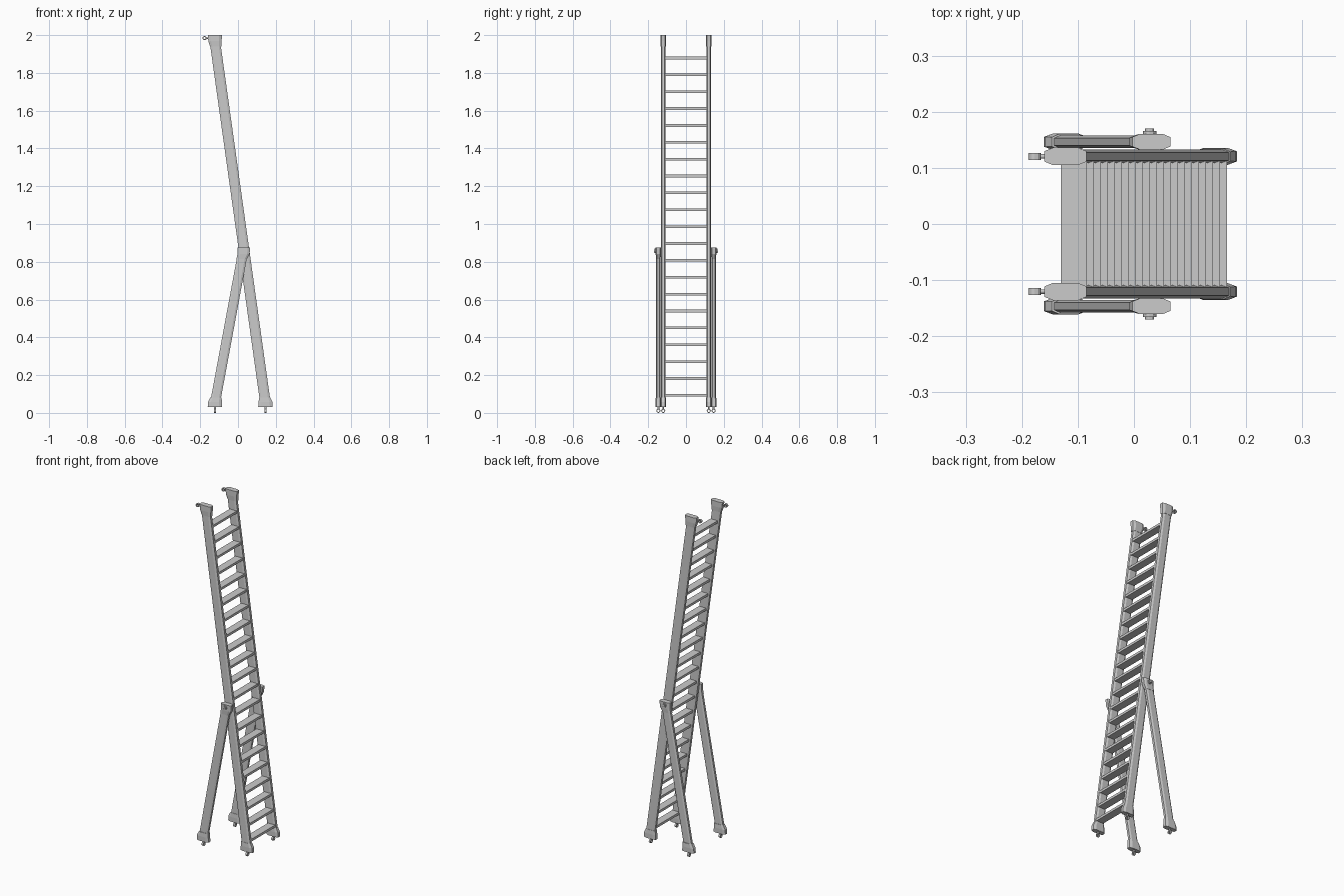
import bpy, bmesh, math
from mathutils import Matrix, Vector

if "Cube" in bpy.data.objects:
    bpy.data.objects.remove(bpy.data.objects["Cube"])


def make(name, bm):
    bmesh.ops.recalc_face_normals(bm, faces=bm.faces)
    me = bpy.data.meshes.new(name)
    bm.to_mesh(me)
    bm.free()
    ob = bpy.data.objects.new(name, me)
    bpy.context.collection.objects.link(ob)
    return ob


def loft(name, y, sections):
    """Skin of chamfered horizontal sections (x, z, width_x, width_y)."""
    bm = bmesh.new()
    rings = []
    for x, z, wx, wy in sections:
        a, b = wx / 2, wy / 2
        ca, cb = a * 0.6, b * 0.6
        pts = [(a, -cb), (a, cb), (ca, b), (-ca, b),
               (-a, cb), (-a, -cb), (-ca, -b), (ca, -b)]
        rings.append([bm.verts.new((x + px, y + py, z)) for px, py in pts])
    for r, s in zip(rings, rings[1:]):
        for i in range(8):
            j = (i + 1) % 8
            bm.faces.new((r[i], r[j], s[j], s[i]))
    bm.faces.new(rings[0])
    bm.faces.new(rings[-1])
    return make(name, bm)


def ring(name, loc, axis, inner, outer, depth, n=12):
    """Flat ring (or solid disc if inner is 0) around the given axis."""
    bm = bmesh.new()
    rot = Vector((0, 0, 1)).rotation_difference(Vector(axis)).to_matrix().to_4x4()
    mat = Matrix.Translation(loc) @ rot
    if inner == 0:
        bmesh.ops.create_cone(bm, cap_ends=True, segments=n, radius1=outer,
                              radius2=outer, depth=depth, matrix=mat)
        return make(name, bm)
    h = depth / 2
    prof = [(inner, -h), (outer, -h), (outer, h), (inner, h)]
    v = [[bm.verts.new(mat @ Vector((r * math.cos(2 * math.pi * i / n),
                                     r * math.sin(2 * math.pi * i / n), z)))
          for r, z in prof] for i in range(n)]
    for i in range(n):
        p, q = v[i], v[(i + 1) % n]
        for k in range(4):
            m = (k + 1) % 4
            bm.faces.new((p[k], p[m], q[m], q[k]))
    return make(name, bm)


def rail_x(z):
    return 0.1455 - 0.1397 * (z - 0.05)


def strut_x(z):
    return -0.122 + 0.150 * (z - 0.05) / 0.81


def foot(name, y, fx):
    # Rubber foot cap with stem and ring below
    loft(name + "_foot", y, [(fx(0.05), 0.03, 0.077, 0.029),
                             (fx(0.05), 0.058, 0.073, 0.030),
                             (fx(0.08), 0.082, 0.060, 0.027)])
    x = fx(0.05)
    ring(name + "_foot_ring", (x, y, 0.011), (1, 0, 0), 0.006, 0.011, 0.012)
    ring(name + "_foot_stem", (x, y, 0.027), (0, 0, 1), 0, 0.005, 0.014)


for s, side in ((-1, "front"), (1, "back")):
    yr, ys = s * 0.1205, s * 0.1465
    # Long ladder rail
    loft(side + "_rail", yr, [(rail_x(0.04), 0.04, 0.056, 0.024),
                              (rail_x(1.98), 1.98, 0.056, 0.024)])
    foot(side + "_rail", yr, rail_x)
    # Top cap with hook ring
    loft(side + "_top_cap", yr, [(rail_x(1.935), 1.94, 0.060, 0.027),
                                 (-0.122, 1.968, 0.070, 0.031),
                                 (-0.122, 2.0, 0.075, 0.031)])
    ring(side + "_hook_ring", (-0.177, yr, 1.984), (0, 1, 0), 0.006, 0.011, 0.012)
    ring(side + "_hook_stem", (-0.161, yr, 1.984), (1, 0, 0), 0, 0.004, 0.014)
    # Support strut
    loft(side + "_strut", ys, [(strut_x(0.04), 0.04, 0.053, 0.022),
                               (strut_x(0.86), 0.86, 0.053, 0.022)])
    foot(side + "_strut", ys, strut_x)
    # Pivot head and bolt
    loft(side + "_pivot_head", ys, [(strut_x(0.815), 0.815, 0.056, 0.024),
                                    (0.029, 0.84, 0.064, 0.028),
                                    (0.031, 0.876, 0.068, 0.028)])
    ring(side + "_pivot_bolt", (0.028, s * 0.160, 0.858), (0, 1, 0), 0, 0.012, 0.012)
    ring(side + "_pivot_bolt_tip", (0.028, s * 0.166, 0.858), (0, 1, 0), 0, 0.008, 0.009)

# Flat treads
for i in range(21):
    z = 0.093 + i * 0.0893
    bm = bmesh.new()
    bmesh.ops.create_cube(bm, size=1, matrix=Matrix.Translation((rail_x(z) + 0.003, 0, z))
                          @ Matrix.Diagonal((0.046, 0.224, 0.014, 1)))
    make("tread", bm)
